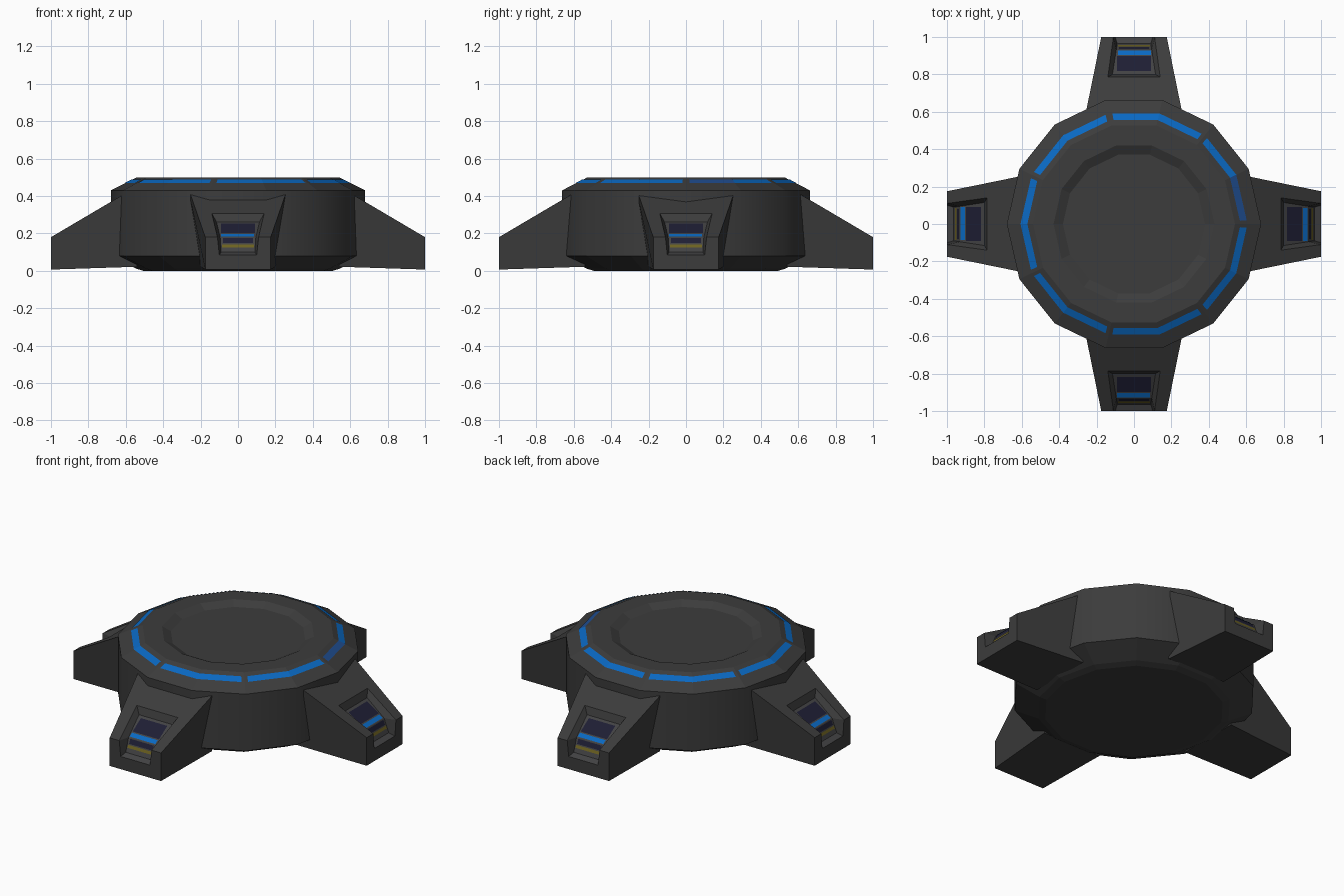
import bpy, bmesh, math
from mathutils import Vector, Matrix

if "Cube" in bpy.data.objects:
    bpy.data.objects.remove(bpy.data.objects["Cube"])


def mat(name, rgb):
    m = bpy.data.materials.new(name)
    m.diffuse_color = (*rgb, 1)
    m.use_nodes = True
    m.node_tree.nodes["Principled BSDF"].inputs["Base Color"].default_value = m.diffuse_color
    return m


CHARCOAL = mat("charcoal", (0.045, 0.045, 0.045))
GREY = mat("pocket grey", (0.055, 0.055, 0.057))
BLUE = mat("bright blue", (0.003, 0.14, 0.54))
DEEP = mat("deep blue", (0.014, 0.075, 0.28))
NAVY = mat("navy", (0.013, 0.013, 0.034))
YELLOW = mat("dull yellow", (0.15, 0.12, 0.015))
N = 14


def make(name, verts, faces, mats, idx=None, recalc=True):
    me = bpy.data.meshes.new(name)
    me.from_pydata([tuple(v) for v in verts], [], faces)
    for m in mats:
        me.materials.append(m)
    if idx:
        for p, i in zip(me.polygons, idx):
            p.material_index = i
    if recalc:
        bm = bmesh.new()
        bm.from_mesh(me)
        bmesh.ops.recalc_face_normals(bm, faces=bm.faces)
        bm.to_mesh(me)
        bm.free()
    ob = bpy.data.objects.new(name, me)
    bpy.context.collection.objects.link(ob)
    return ob


def corner(k, r, z):
    a = 2 * math.pi * k / N
    return Vector((r * math.cos(a), r * math.sin(a), z))


# Fourteen-sided body with chamfered base, sloped rim and dished top
profile = [(0.505, 0.0), (0.545, 0.012), (0.68, 0.08), (0.68, 0.43),
           (0.54, 0.50), (0.43, 0.50), (0.38, 0.475)]
verts = [corner(k, r, z) for r, z in profile for k in range(N)]
faces = [tuple(range(N)), tuple(range((len(profile) - 1) * N, len(profile) * N))]
for j in range(len(profile) - 1):
    for k in range(N):
        n = (k + 1) % N
        faces.append((j * N + k, j * N + n, (j + 1) * N + n, (j + 1) * N + k))
body = make("body", verts, faces, [CHARCOAL])
bpy.ops.object.select_all(action='DESELECT')
body.select_set(True)
bpy.context.view_layer.objects.active = body
bpy.ops.object.shade_smooth_by_angle(angle=math.radians(26))
for p in body.data.polygons:  # level faces stay flat
    if abs(p.normal.z) > 0.6:
        p.use_smooth = False

# Seven light strips on the sloped rim, each bent over two sides
LIFT = Vector((0, 0, 0.003))


def rim(r):
    return 0.43 + (0.68 - r) * 0.5


verts, faces, idx = [], [], []
for k in range(N):
    t0, t1 = (0.07, 1) if k % 2 == 0 else (0, 0.93)
    b = len(verts)
    for r, t in ((0.607, t0), (0.607, t1), (0.570, t1), (0.570, t0)):
        verts.append(corner(k, r, rim(r)).lerp(corner(k + 1, r, rim(r)), t) + LIFT)
    faces.append((b, b + 1, b + 2, b + 3))
    idx.append(1 if k == 0 else 0)
make("rim_lights", verts, faces, [BLUE, DEEP], idx, recalc=False)

# Leg section points along +x: (half width, distance out, height)
pts = [(0.269, 0.54, 0.451), (0.175, 1, 0.18), (0.175, 1, 0.007), (0.20, 0.54, 0.022),
       (0.14, 0.785, 0.307), (0.11, 1, 0.18), (0.10, 1, 0.085),
       (0.115, 0.80, 0.262), (0.095, 0.93, 0.178), (0.09, 0.965, 0.10)]
P = len(pts)
leg_verts = [Vector((d, s * w, z)) for s in (-1, 1) for w, d, z in pts]
half = [(0, 1, 5, 4), (1, 2, 6, 5), (0, 3, 2, 1), (4, 5, 8, 7), (5, 6, 9, 8)]
leg_faces = half + [tuple(i + P for i in reversed(f)) for f in half]
for a, b in ((0, 4), (2, 6), (4, 7), (7, 8), (8, 9), (9, 6), (2, 3), (3, 0)):
    leg_faces.append((a, b, b + P, a + P))
leg_idx = [0] * 13 + [1, 1, 1, 0, 0]


def plate(a, b, t0, t1, y0, y1):
    """Thin panel quad on the pocket floor between section points a and b."""
    p, q = (Vector((pts[i][1], 0, pts[i][2])) for i in (a, b))
    d = (q - p).normalized()
    n = Vector((-d.z, 0, d.x)) * 0.003
    return [p.lerp(q, t) + Vector((0, y, 0)) + n
            for t, y in ((t0, y0), (t1, y0), (t1, y1), (t0, y1))]


panels = [("screen", NAVY, plate(7, 8, 0.12, 0.74, -0.09, 0.09)),
          ("blue_bar", BLUE, plate(7, 8, 0.79, 0.97, -0.09, 0.085)),
          ("lower_screen", NAVY, plate(8, 9, 0.06, 0.40, -0.08, 0.08)),
          ("yellow_bar", YELLOW, plate(8, 9, 0.48, 0.68, -0.085, 0.085))]

# Four legs, each with its pocket panels
for i, side in enumerate(("right", "back", "left", "front")):
    R = Matrix.Rotation(i * math.pi / 2, 3, 'Z')
    make(side + "_leg", [R @ v for v in leg_verts], leg_faces, [CHARCOAL, GREY], leg_idx)
    for name, m, quad in panels:
        make(f"{side}_{name}", [R @ v for v in quad], [(0, 1, 2, 3)], [m], recalc=False)
